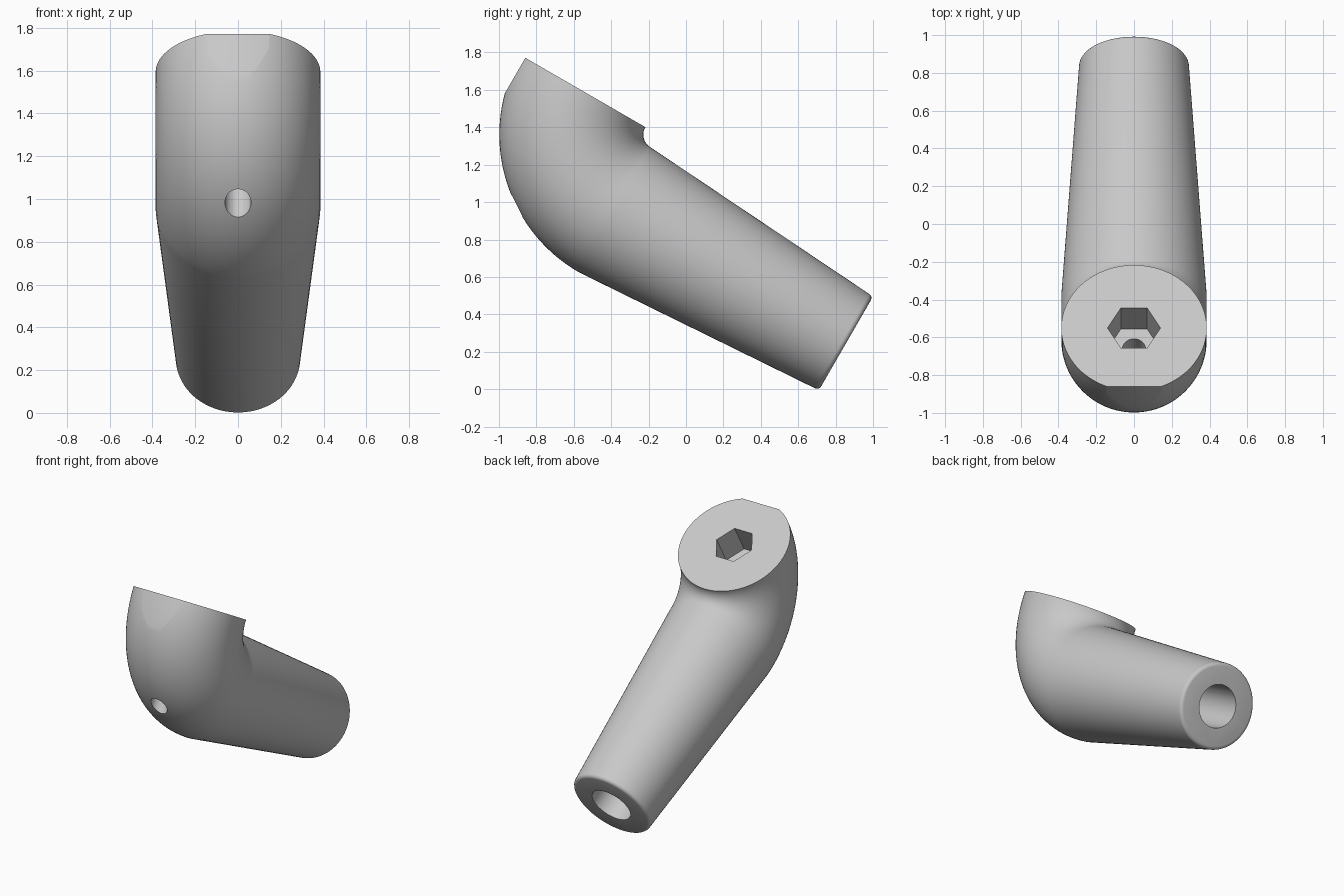
import bpy, bmesh
from math import sin, cos, pi, radians
from mathutils import Matrix, Vector

cube = bpy.data.objects.get("Cube")
if cube:
    bpy.data.objects.remove(cube, do_unlink=True)

BEND, RADIUS, END_RADIUS = 0.465, 0.385, 0.291
LENGTH, FILLET, SIDES = 1.427, 0.025, 96

# Local frame: tube runs along -z, head opens towards +y, bend centre at origin
FRAME = Matrix.Translation((0, -0.148, 1.361)) @ Matrix.Rotation(radians(60), 4, 'X')

grey = bpy.data.materials.new("light_grey")
grey.use_nodes = True
grey.diffuse_color = (0.58, 0.58, 0.58, 1)
grey.node_tree.nodes["Principled BSDF"].inputs["Base Color"].default_value = grey.diffuse_color


def loft(rings):
    """Capped skin through rings of equal point count."""
    bm = bmesh.new()
    loops = [[bm.verts.new(p) for p in ring] for ring in rings]
    n = len(loops[0])
    for a, b in zip(loops, loops[1:]):
        for i in range(n):
            j = (i + 1) % n
            bm.faces.new((a[i], a[j], b[j], b[i]))
    bm.faces.new(loops[0])
    bm.faces.new(loops[-1])
    bmesh.ops.recalc_face_normals(bm, faces=bm.faces)
    return bm


def ring(radius, tilt=0.0, along=0.0, sides=SIDES):
    """Circle on the swept path, tilted about the bend centre."""
    points = []
    for i in range(sides):
        a = 2 * pi * i / sides
        d = BEND + radius * sin(a)
        points.append(Vector((radius * cos(a), -d * cos(tilt), d * sin(tilt) + along)))
    return points


def finish(bm, name):
    mesh = bpy.data.meshes.new(name)
    bm.transform(FRAME)
    bm.to_mesh(mesh)
    bm.free()
    obj = bpy.data.objects.new(name, mesh)
    bpy.context.collection.objects.link(obj)
    mesh.materials.append(grey)
    return obj


# Body: rounded tube end, tapered tube, quarter bend
rings = []
for k in range(5):
    a = k * pi / 8
    rings.append(ring(END_RADIUS - FILLET * (1 - sin(a)), 0, -LENGTH + FILLET * (1 - cos(a))))
rings += [ring(RADIUS, k * pi / 64) for k in range(33)]
bm = loft(rings)

# Flat along the outer side of the head
cut = bmesh.ops.bisect_plane(bm, geom=bm.verts[:] + bm.edges[:] + bm.faces[:],
                             plane_co=(0, 0, BEND + 0.356), plane_no=(0, 0, 1),
                             clear_outer=True)
rim = [e for e in cut["geom_cut"] if isinstance(e, bmesh.types.BMEdge)]
bmesh.ops.edgeloop_fill(bm, edges=rim)
bmesh.ops.recalc_face_normals(bm, faces=bm.faces)
body = finish(bm, "angled_tube")


# Recesses: hexagonal socket, bolt hole through the head, bore in the tube
def head_cutter(name, radius, sides, depth):
    rows = [ring(radius, pi / 2, 0, sides) for _ in range(2)]
    for p in rows[0]:
        p.y = 0.1
    for p in rows[1]:
        p.y = -depth
    return finish(loft(rows), name)


cutters = [
    head_cutter("hex_socket_cutter", 0.14, 6, 0.22),
    head_cutter("bolt_hole_cutter", 0.061, 32, 1.0),
    finish(loft([ring(0.145, 0, z, 48) for z in (-LENGTH - 0.1, -0.43)]), "bore_cutter"),
]

bpy.ops.object.select_all(action='DESELECT')
bpy.context.view_layer.objects.active = body
body.select_set(True)
for cutter in cutters:
    cutter.hide_render = True
    mod = body.modifiers.new(cutter.name, 'BOOLEAN')
    mod.operation = 'DIFFERENCE'
    mod.solver = 'EXACT'
    mod.object = cutter
    bpy.ops.object.modifier_apply(modifier=mod.name)
    bpy.data.objects.remove(cutter, do_unlink=True)

bpy.ops.object.shade_smooth_by_angle(angle=radians(30))
